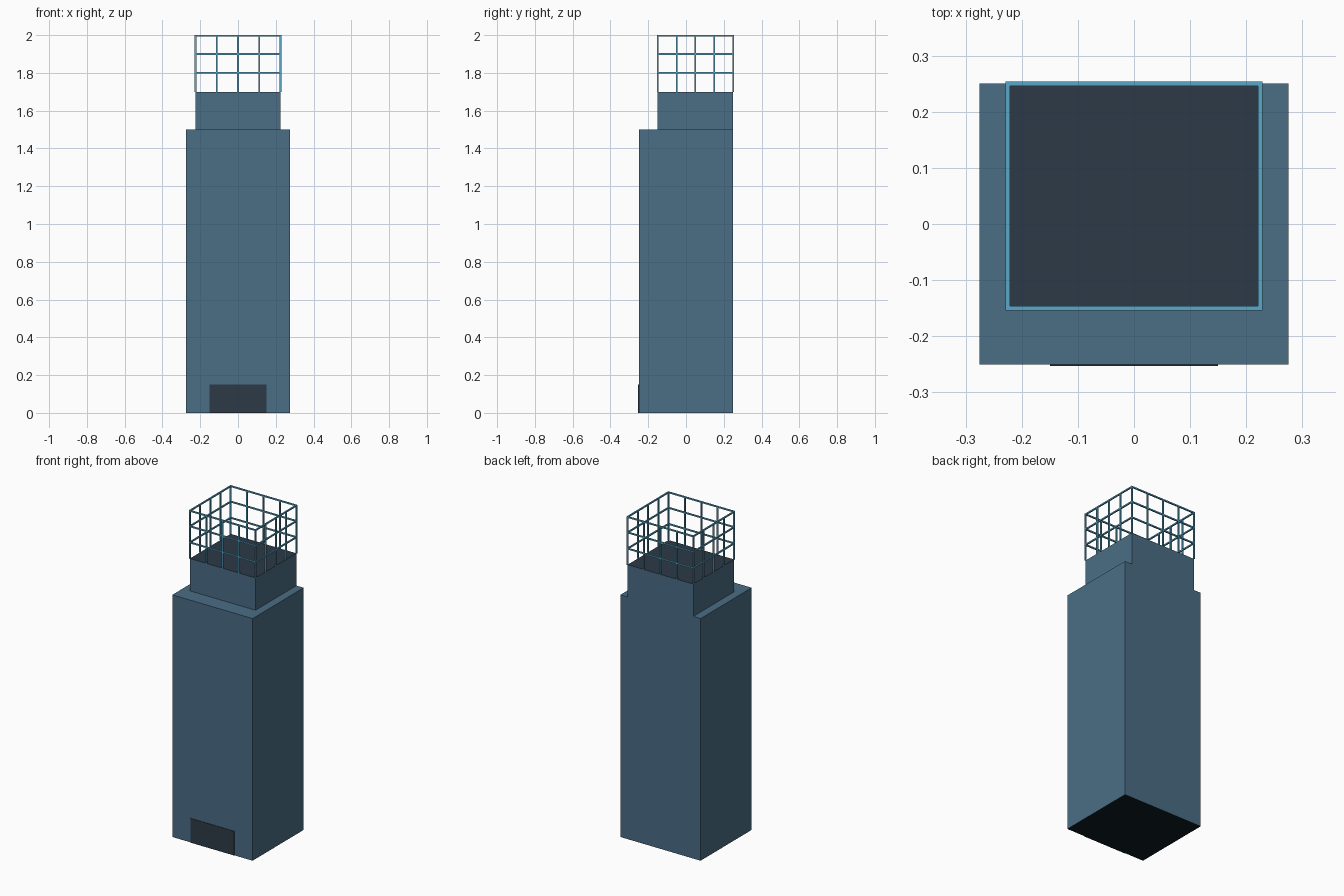
import bpy, bmesh
from mathutils import Matrix, Vector

if "Cube" in bpy.data.objects:
    bpy.data.objects.remove(bpy.data.objects["Cube"])


def material(name, rgb):
    m = bpy.data.materials.new(name)
    m.diffuse_color = (*rgb, 1)
    m.use_nodes = True
    m.node_tree.nodes["Principled BSDF"].inputs["Base Color"].default_value = m.diffuse_color
    return m


BLUE = material("slate blue", (0.069, 0.153, 0.235))
DARK = material("charcoal", (0.026, 0.042, 0.061))
CYAN = material("light cyan", (0.102, 0.392, 0.578))
BASE = material("black teal", (0.004, 0.013, 0.014))


def boxes(name, bounds, *mats):
    """One object made of boxes, each given as (x0, x1, y0, y1, z0, z1)."""
    bm = bmesh.new()
    for x0, x1, y0, y1, z0, z1 in bounds:
        centre = Vector(((x0 + x1) / 2, (y0 + y1) / 2, (z0 + z1) / 2))
        bmesh.ops.create_cube(bm, size=1, matrix=Matrix.Translation(centre)
                              @ Matrix.Diagonal((x1 - x0, y1 - y0, z1 - z0, 1)))
    me = bpy.data.meshes.new(name)
    bm.to_mesh(me)
    bm.free()
    for m in mats:
        me.materials.append(m)
    ob = bpy.data.objects.new(name, me)
    bpy.context.collection.objects.link(ob)
    return ob


# Main tower, dark underside
tower = boxes("tower_body", [(-0.275, 0.275, -0.25, 0.25, 0, 1.5)], BLUE, BASE)
for p in tower.data.polygons:
    p.material_index = 1 if p.normal.z < -0.5 else 0

# Setback upper block, dark roof deck
upper = boxes("upper_block", [(-0.225, 0.225, -0.15, 0.25, 1.5, 1.7)], BLUE, DARK)
for p in upper.data.polygons:
    p.material_index = 1 if p.normal.z > 0.5 else 0

# Entrance panel
boxes("entrance_panel", [(-0.15, 0.15, -0.253, -0.249, 0, 0.15)], DARK)

# Roof cage: posts around the edge and three horizontal rings
R = 0.004
X, Y0, Y1 = 0.225, -0.15, 0.25
xs = [-X + i * 2 * X / 4 for i in range(5)]
ys = [Y0 + i * (Y1 - Y0) / 4 for i in range(5)]
posts = [(x - R, x + R, y - R, y + R, 1.7, 2.0 - R)
         for x in xs for y in ys if abs(x) > X - 0.01 or y in (ys[0], ys[-1])]
boxes("cage_posts", posts, CYAN)
rails = []
for z in (1.8, 1.9, 2.0 - R):
    for y in (Y0, Y1):
        rails.append((-X - R, X + R, y - R, y + R, z - R, z + R))
    for x in (-X, X):
        rails.append((x - R, x + R, Y0 + R, Y1 - R, z - R, z + R))
boxes("cage_rails", rails, CYAN)
